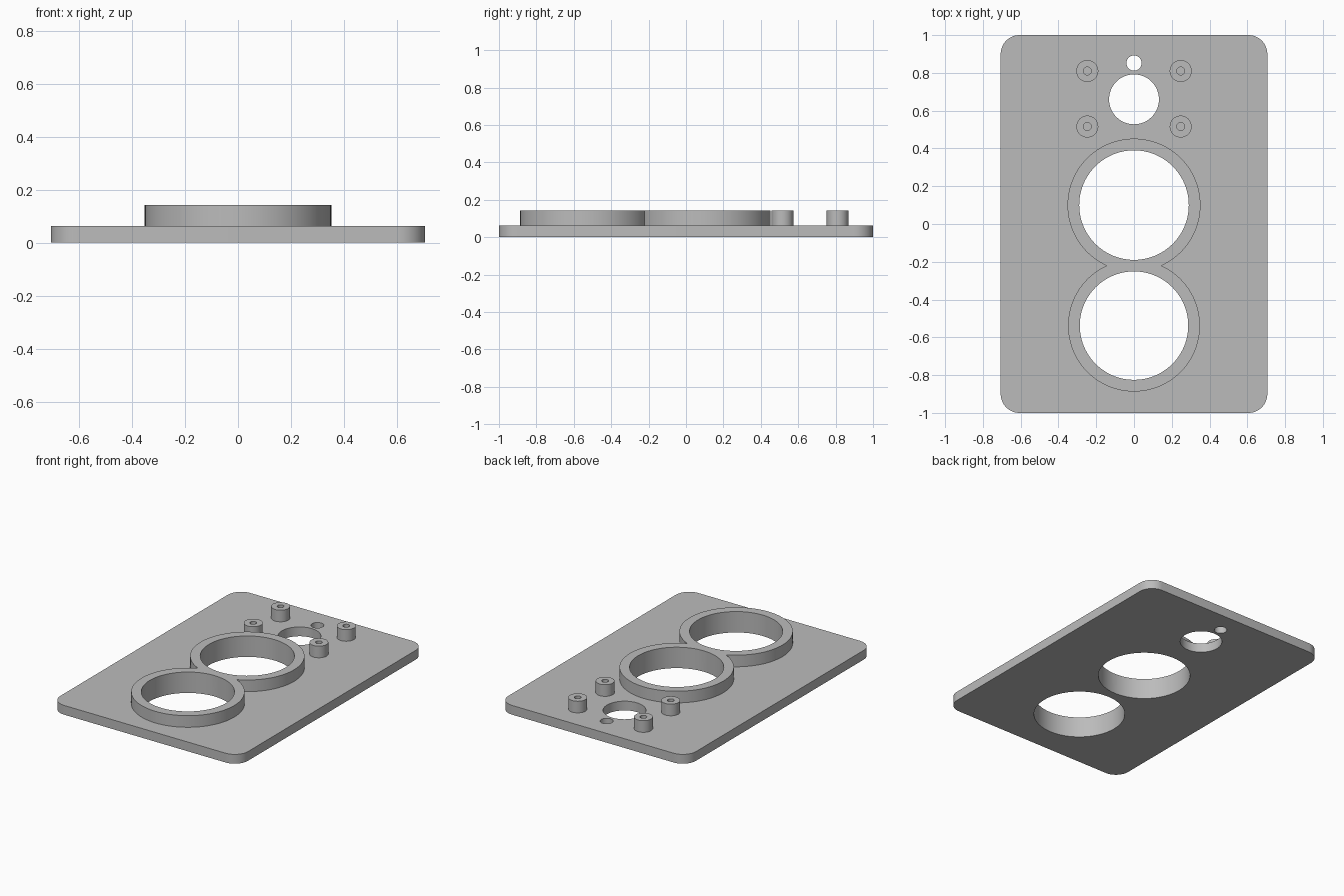
import bpy, bmesh
from math import radians, pi, sin, cos
from mathutils import Matrix

cube = bpy.data.objects.get("Cube")
if cube:
    bpy.data.objects.remove(cube, do_unlink=True)

PLATE_TOP, TOP = 0.063, 0.142
HALF_X, HALF_Y, CORNER = 0.706, 1.0, 0.1
COLLARS = [(0.1, 0.352, 0.29), (-0.538, 0.349, 0.287)]   # y, outer, bore
PORTS = [(0.66, 0.132), (0.852, 0.04)]                   # y, radius
POSTS = {"rear": 0.81, "front": 0.516}
POST_X, POST_R, PILOT_R = 0.247, 0.058, 0.021

grey = bpy.data.materials.new("plain grey")
grey.use_nodes = True
grey.diffuse_color = (0.5, 0.5, 0.5, 1)
grey.node_tree.nodes["Principled BSDF"].inputs["Base Color"].default_value = (0.5, 0.5, 0.5, 1)


def add_object(name, bm):
    bmesh.ops.recalc_face_normals(bm, faces=bm.faces)
    mesh = bpy.data.meshes.new(name)
    bm.to_mesh(mesh)
    bm.free()
    mesh.materials.append(grey)
    obj = bpy.data.objects.new(name, mesh)
    bpy.context.collection.objects.link(obj)
    return obj


def cylinder(name, x, y, radius, z0, z1, sides=96):
    bm = bmesh.new()
    bmesh.ops.create_cone(bm, cap_ends=True, segments=sides, radius1=radius, radius2=radius,
                          depth=z1 - z0, matrix=Matrix.Translation((x, y, (z0 + z1) / 2)))
    return add_object(name, bm)


def combine(target, tool, operation):
    # Apply a boolean and discard the tool solid
    mod = target.modifiers.new("cut", 'BOOLEAN')
    mod.operation, mod.solver, mod.object = operation, 'EXACT', tool
    depsgraph = bpy.context.evaluated_depsgraph_get()
    mesh = bpy.data.meshes.new_from_object(target.evaluated_get(depsgraph))
    target.modifiers.clear()
    target.data = mesh
    bpy.data.objects.remove(tool, do_unlink=True)


def drill(target, x, y, radius, z0, z1, sides=96):
    combine(target, cylinder("drill", x, y, radius, z0, z1, sides), 'DIFFERENCE')


# Panel: rounded rectangle, extruded
bm = bmesh.new()
outline = []
for i, (sx, sy) in enumerate([(1, 1), (-1, 1), (-1, -1), (1, -1)]):
    for step in range(13):
        a = pi / 2 * (i + step / 12)
        outline.append(bm.verts.new((sx * (HALF_X - CORNER) + CORNER * cos(a),
                                     sy * (HALF_Y - CORNER) + CORNER * sin(a), 0)))
base = bm.faces.new(outline)
walls = bmesh.ops.extrude_face_region(bm, geom=[base], use_keep_orig=True)
bmesh.ops.translate(bm, vec=(0, 0, PLATE_TOP),
                    verts=[v for v in walls["geom"] if isinstance(v, bmesh.types.BMVert)])
panel = add_object("panel", bm)
for y, radius in PORTS + [(c[0], c[2]) for c in COLLARS]:
    drill(panel, 0, y, radius, -0.1, 0.2)

# Two raised collars merged where they touch
collar = None
for y, outer, bore in COLLARS:
    disc = cylinder("twin_collar", 0, y, outer, PLATE_TOP, TOP)
    if collar:
        combine(collar, disc, 'UNION')
    else:
        collar = disc
for y, outer, bore in COLLARS:
    drill(collar, 0, y, bore, -0.1, 0.2)
parts = [panel, collar]

# Four mounting posts with blind pilot holes
for row, y in POSTS.items():
    for side, sx in (("left", 1), ("right", -1)):
        post = cylinder(f"{row}_{side}_post", sx * POST_X, y, POST_R, PLATE_TOP, TOP, 48)
        drill(post, sx * POST_X, y, PILOT_R, PLATE_TOP - 0.05, 0.2, 32)
        parts.append(post)

# Smooth curved walls, keep rims sharp
bpy.ops.object.select_all(action='DESELECT')
for obj in parts:
    obj.select_set(True)
bpy.context.view_layer.objects.active = panel
bpy.ops.object.shade_smooth_by_angle(angle=radians(30))
